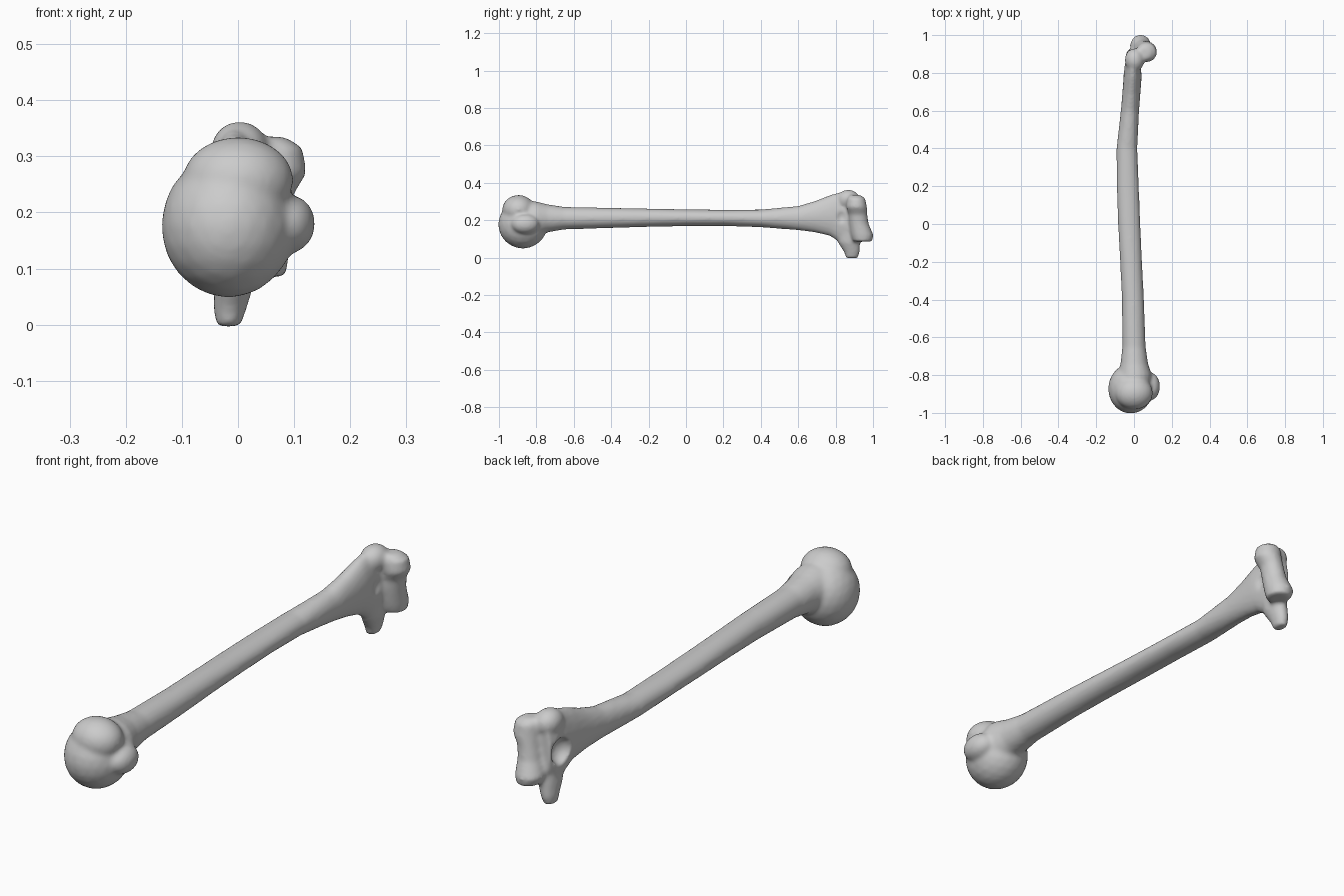
import bpy, bmesh, math
from mathutils import Vector, Matrix

if "Cube" in bpy.data.objects:
    bpy.data.objects.remove(bpy.data.objects["Cube"])

SIDES = 20


def loft(bm, rings, place):
    """Closed tube through elliptical rings (t, centre a, centre b, radius a, radius b)."""
    loops = []
    for t, a, b, ra, rb in rings:
        loops.append([bm.verts.new(place(t, a + ra * math.cos(k * math.tau / SIDES),
                                         b + rb * math.sin(k * math.tau / SIDES)))
                      for k in range(SIDES)])
    faces = [bm.faces.new(loops[0]), bm.faces.new(loops[-1])]
    for lo, hi in zip(loops, loops[1:]):
        for k in range(SIDES):
            n = (k + 1) % SIDES
            faces.append(bm.faces.new((lo[k], lo[n], hi[n], hi[k])))
    bmesh.ops.recalc_face_normals(bm, faces=faces)


def blob(bm, centre, radii):
    m = Matrix.Translation(centre) @ Matrix.Diagonal((*radii, 1))
    bmesh.ops.create_icosphere(bm, subdivisions=3, radius=1, matrix=m)


def make_object(name, bm):
    mesh = bpy.data.meshes.new(name)
    bm.to_mesh(mesh)
    bm.free()
    ob = bpy.data.objects.new(name, mesh)
    bpy.context.collection.objects.link(ob)
    return ob


along_y = lambda t, a, b: (a, t, b)
along_z = lambda t, a, b: (a, b, t)
bone = bmesh.new()

# Shaft: outline given as y, x min, x max, z min, z max
outline = [(-.88, -.09, .09, .08, .31), (-.80, -.085, .095, .11, .30),
           (-.74, -.072, .075, .135, .285), (-.65, -.062, .062, .15, .271),
           (-.40, -.064, .053, .158, .266), (-.20, -.074, .043, .164, .262),
           (.0, -.085, .034, .168, .258), (.20, -.092, .026, .169, .256),
           (.40, -.093, .018, .162, .257), (.60, -.070, .027, .146, .276),
           (.69, -.062, .034, .134, .303), (.77, -.056, .040, .115, .335),
           (.83, -.053, .040, .075, .352), (.88, -.050, .040, .05, .35),
           (.92, -.036, .045, .09, .33)]
loft(bone, [(y, (x0 + x1) / 2, (z0 + z1) / 2, (x1 - x0) / 2, (z1 - z0) / 2)
            for y, x0, x1, z0, z1 in outline], along_y)

# Ball head with its two tubercles
blob(bone, (-.017, -.872, .177), (.12, .132, .129))
blob(bone, (.0, -.895, .255), (.10, .088, .08))
blob(bone, (.085, -.86, .18), (.053, .075, .055))

# Spool-shaped joint at the far end
loft(bone, [(.335, .055, .905, .03, .03), (.315, .065, .91, .051, .049),
            (.27, .067, .912, .056, .056), (.23, .053, .92, .045, .05),
            (.18, .045, .925, .047, .052), (.12, .034, .942, .057, .061),
            (.085, .040, .945, .045, .05)], along_z)

# Lower and upper side knobs
loft(bone, [(-.003, -.017, .887, .022, .032), (.03, -.014, .887, .03, .043),
            (.08, -.006, .872, .037, .06), (.15, .0, .86, .035, .065)], along_z)
blob(bone, (.003, .868, .31), (.052, .062, .053))
humerus = make_object("arm_bone", bone)

# Hollows above the joint on both flat sides
hollows = bmesh.new()
blob(hollows, (-.05, .86, .2), (.048, .05, .055))
blob(hollows, (.065, .83, .215), (.037, .035, .05))
blob(hollows, (.125, -.88, .24), (.035, .09, .016))
cutter = make_object("hollow_cutter", hollows)
cutter.hide_render = True
cutter.hide_viewport = True


def fuse(size):
    m = humerus.modifiers.new("fuse", 'REMESH')
    m.mode = 'VOXEL'
    m.voxel_size = size
    m.use_smooth_shade = True


# Fuse the parts, carve the hollows and soften the joins
fuse(.007)
cut = humerus.modifiers.new("carve", 'BOOLEAN')
cut.operation = 'DIFFERENCE'
cut.object = cutter
fuse(.007)
soft = humerus.modifiers.new("soften", 'SMOOTH')
soft.factor = .5
soft.iterations = 10
